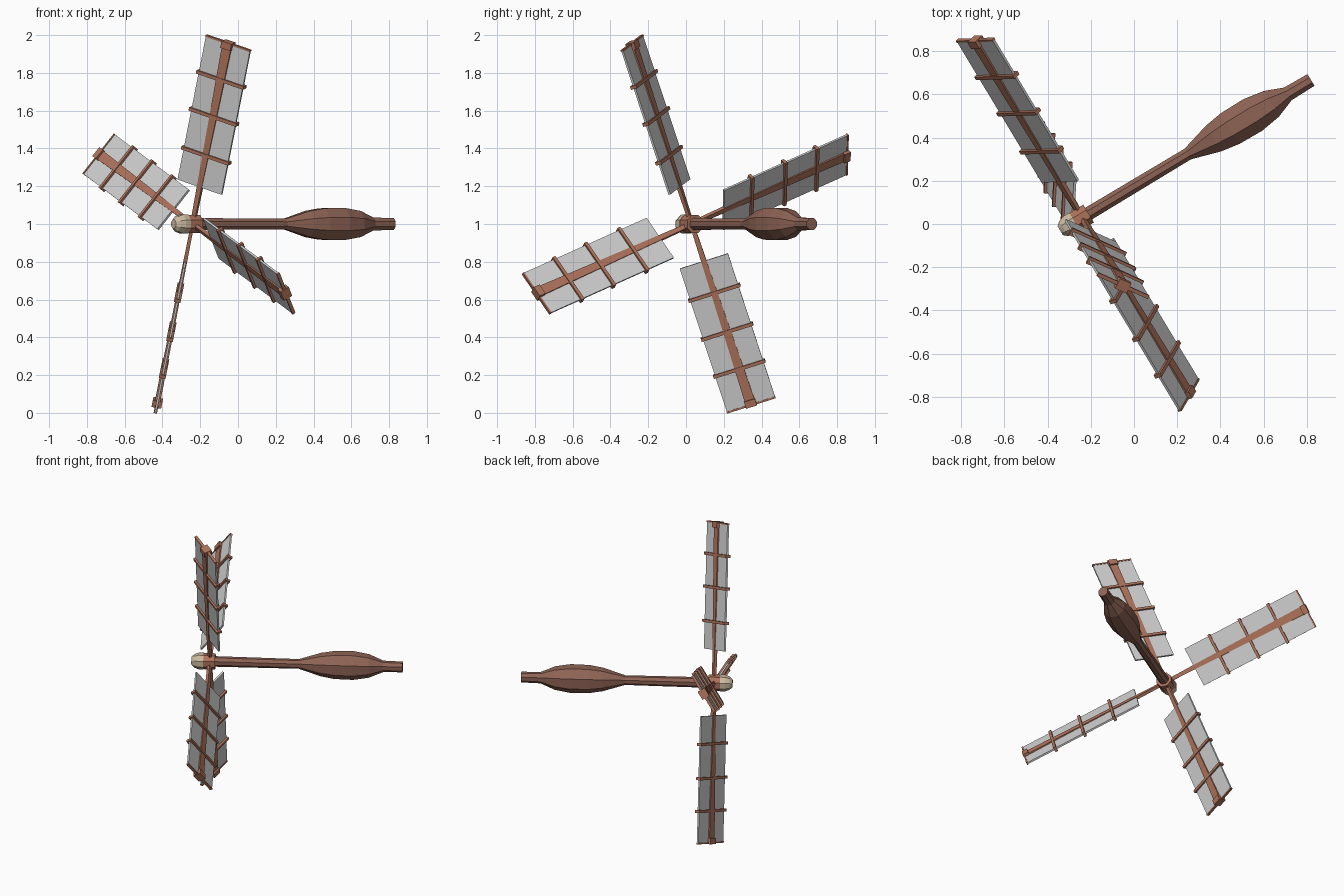
import bpy, bmesh, math
from mathutils import Vector, Matrix

if "Cube" in bpy.data.objects:
    bpy.data.objects.remove(bpy.data.objects["Cube"])

def mat(name, c):
    m = bpy.data.materials.new(name)
    m.diffuse_color = (*c, 1)
    m.use_nodes = True
    m.node_tree.nodes["Principled BSDF"].inputs["Base Color"].default_value = m.diffuse_color
    return m

WOOD = mat("red brown wood", (0.42, 0.17, 0.105))
SHAFT = mat("dark brown wood", (0.27, 0.125, 0.09))
CLOTH = mat("pale sailcloth", (0.62, 0.62, 0.62))
CREAM = mat("cream cap", (0.60, 0.49, 0.35))

# Rotor frame: A runs along the shaft, U lies across it
ang = math.radians(31)
C = Vector((-0.24, 0.03, 1.0))
A = Vector((math.cos(ang), math.sin(ang), 0))
U = Vector((math.sin(ang), -math.cos(ang), 0))
Z = Vector((0, 0, 1))

def frame(x, y, z):
    m = Matrix((x, y, z)).transposed().to_4x4()
    m.translation = C
    return m

def finish(bm, name, m, material):
    bmesh.ops.transform(bm, matrix=m, verts=bm.verts)
    bmesh.ops.recalc_face_normals(bm, faces=bm.faces)
    me = bpy.data.meshes.new(name)
    bm.to_mesh(me)
    bm.free()
    me.materials.append(material)
    ob = bpy.data.objects.new(name, me)
    bpy.context.collection.objects.link(ob)

def lathe(name, prof, material, n=8):
    """Faceted turned part; prof = (distance along shaft, radius)."""
    bm = bmesh.new()
    rings = [[bm.verts.new((r * math.cos(2 * math.pi * (i + .5) / n),
                            r * math.sin(2 * math.pi * (i + .5) / n), d))
              for i in range(n)] for d, r in prof]
    for a, b in zip(rings, rings[1:]):
        for i in range(n):
            j = (i + 1) % n
            bm.faces.new((a[i], a[j], b[j], b[i]))
    bm.faces.new(rings[0])
    bm.faces.new(rings[-1])
    finish(bm, name, frame(U, Z, A), material)

def beam(name, m, r0, r1, w0, w1, t0, t1, material):
    """Tapered bar along local x, width on y, thickness on z."""
    bm = bmesh.new()
    bmesh.ops.create_cube(bm, size=1)
    for v in bm.verts:
        end = v.co.x > 0
        v.co = Vector((r1 if end else r0,
                       v.co.y * (w1 if end else w0),
                       v.co.z * (t1 if end else t0)))
    finish(bm, name, m, material)

# Shaft with its swollen section, collar and nose cap
lathe("shaft", [(-0.03, .034), (.57, .031), (.71, .075), (.80, .09), (.92, .092),
                (1.02, .075), (1.11, .037), (1.235, .034)], SHAFT)
lathe("hub_collar", [(-.045, .052), (.035, .052)], WOOD)
lathe("nose_cap", [(-.118, .026), (-.10, .043), (-.07, .054), (-.04, .054)], CREAM)

# Four pitched sails
pitch = math.radians(32.8)
for k in range(4):
    phi = math.radians(21 + 90 * k)
    R = math.cos(phi) * Z + math.sin(phi) * U
    T = -math.sin(phi) * Z + math.cos(phi) * U
    W = math.cos(pitch) * T + math.sin(pitch) * A
    m = frame(R, W, R.cross(W))
    n = k + 1
    beam(f"sail_stock_{n}", m, 0, 1.02, .022, .055, .018, .03, WOOD)
    beam(f"sail_cloth_{n}", m, .21, 1.022, .268, .268, .012, .012, CLOTH)
    for i, r in enumerate((.39, .61, .82)):
        beam(f"sail_crossbar_{n}_{i + 1}", m, r - .009, r + .009,
             .288, .288, .036, .036, WOOD)
    beam(f"sail_end_bar_{n}", m, 1.02, 1.03, .27, .27, .018, .018, WOOD)
    beam(f"tip_block_{n}", m, .995, 1.033, .06, .06, .052, .052, WOOD)
